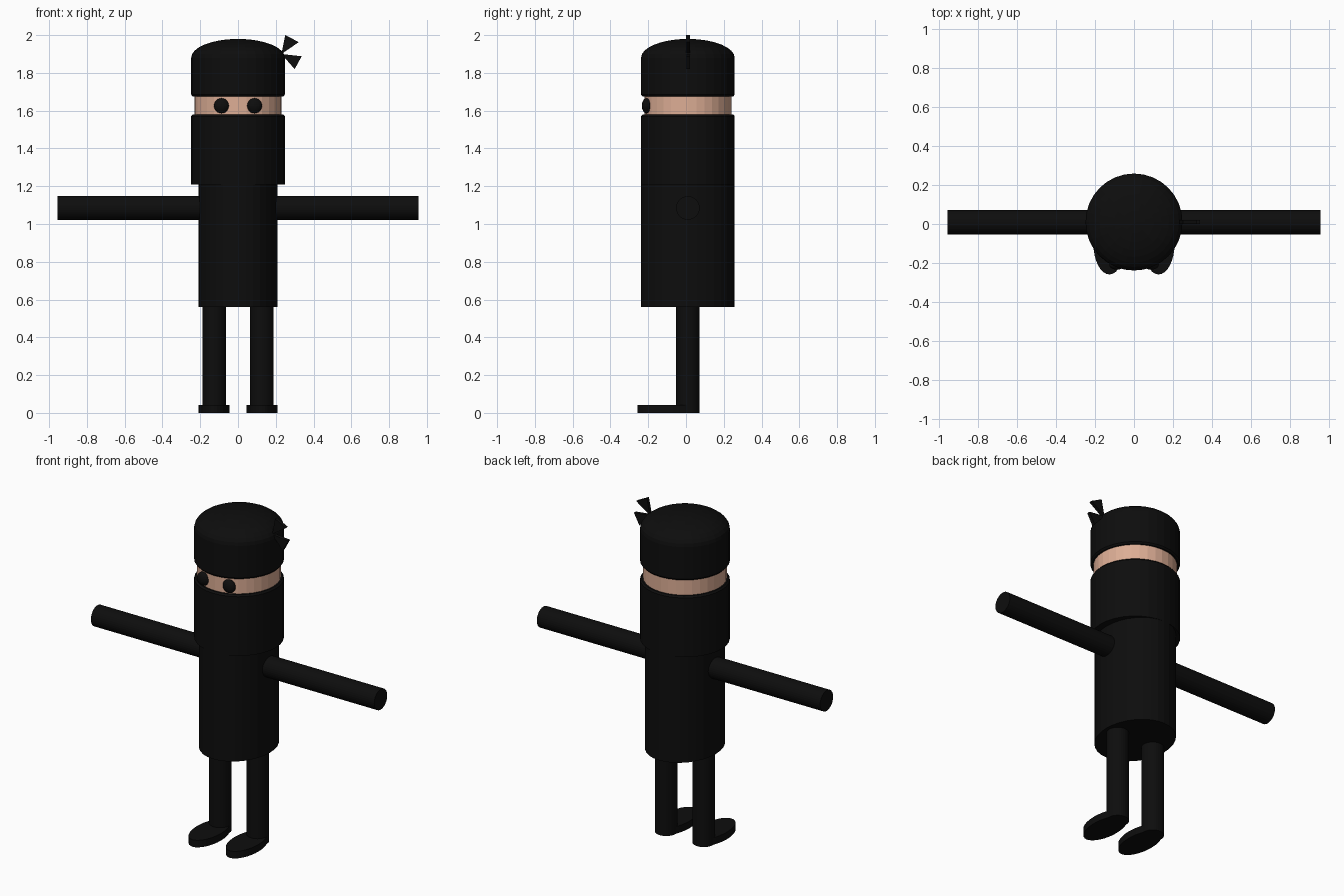
import bpy, bmesh, math
from mathutils import Matrix, Vector

cube = bpy.data.objects.get("Cube")
if cube:
    bpy.data.objects.remove(cube, do_unlink=True)


def material(name, colour):
    mat = bpy.data.materials.new(name)
    mat.use_nodes = True
    mat.diffuse_color = (*colour, 1)
    mat.node_tree.nodes["Principled BSDF"].inputs["Base Color"].default_value = (*colour, 1)
    return mat


black = material("black cloth", (0.004, 0.004, 0.004))
skin = material("skin", (0.72, 0.42, 0.30))
DEPTH = 0.01  # y of the body axis


def finish(name, bm, mat):
    bmesh.ops.recalc_face_normals(bm, faces=bm.faces)
    mesh = bpy.data.meshes.new(name)
    bm.to_mesh(mesh)
    bm.free()
    mesh.materials.append(mat)
    obj = bpy.data.objects.new(name, mesh)
    bpy.context.collection.objects.link(obj)
    return obj


def lathe(name, profile, mat, centre=(0, DEPTH), squash=(1, 1), sides=32):
    """Stack of rings from (radius, z) pairs, capped at both ends."""
    bm = bmesh.new()
    rings = []
    for r, z in profile:
        angles = [math.tau * i / sides for i in range(sides)]
        rings.append([bm.verts.new((centre[0] + r * squash[0] * math.cos(a),
                                    centre[1] + r * squash[1] * math.sin(a), z)) for a in angles])
    for low, high in zip(rings, rings[1:]):
        for i in range(sides):
            j = (i + 1) % sides
            bm.faces.new((low[i], low[j], high[j], high[i]))
    bm.faces.new(rings[0])
    bm.faces.new(rings[-1])
    return finish(name, bm, mat)


# Torso, oval in plan
lathe("torso", [(1, 0.56), (1, 1.22)], black, squash=(0.208, 0.248))

# Head, with the hood in two pieces leaving a slot for the eyes
lathe("face", [(0.231, 1.50), (0.231, 1.75)], skin)
lathe("hood_lower", [(0.248, 1.21), (0.248, 1.57), (0.24, 1.58)], black)
dome = [(0.248 * math.cos(t), 1.88 + 0.10 * math.sin(t))
        for t in (math.radians(a) for a in range(0, 90, 11))]
lathe("hood_upper", [(0.24, 1.675), (0.248, 1.685)] + dome, black)

for side, label in ((1, "left"), (-1, "right")):
    # Arm
    bm = bmesh.new()
    bmesh.ops.create_cone(bm, cap_ends=True, segments=32, radius1=0.0625, radius2=0.0625, depth=0.80,
                          matrix=Matrix.Translation((side * 0.555, DEPTH, 1.085))
                          @ Matrix.Rotation(math.pi / 2, 4, 'Y'))
    finish(label + "_arm", bm, black)

    # Leg and flat oval foot
    lathe(label + "_leg", [(0.0625, 0), (0.0625, 0.58)], black, (side * 0.126, DEPTH))
    lathe(label + "_foot", [(1, 0), (1, 0.043)], black, (side * 0.126, -0.098), (0.082, 0.16))

    # Eye, a flattened ball set in the face
    bm = bmesh.new()
    bmesh.ops.create_uvsphere(bm, u_segments=20, v_segments=12, radius=1,
                              matrix=Matrix.Translation((side * 0.087, -0.209, 1.626))
                              @ Matrix.Diagonal((0.04, 0.025, 0.04, 1)))
    finish(label + "_eye", bm, black)

# Two tails of the knot at the side of the hood
tails = {"upper_knot_tail": [(0.25, 2.0), (0.322, 1.963)],
         "lower_knot_tail": [(0.337, 1.888), (0.30, 1.82)]}
for name, ends in tails.items():
    bm = bmesh.new()
    outline = [(0.23, 1.90)] + ends
    face = bm.faces.new([bm.verts.new((x, DEPTH - 0.01, z)) for x, z in outline])
    grown = bmesh.ops.extrude_face_region(bm, geom=[face])
    bmesh.ops.translate(bm, vec=Vector((0, 0.02, 0)),
                        verts=[v for v in grown["geom"] if isinstance(v, bmesh.types.BMVert)])
    finish(name, bm, black)
